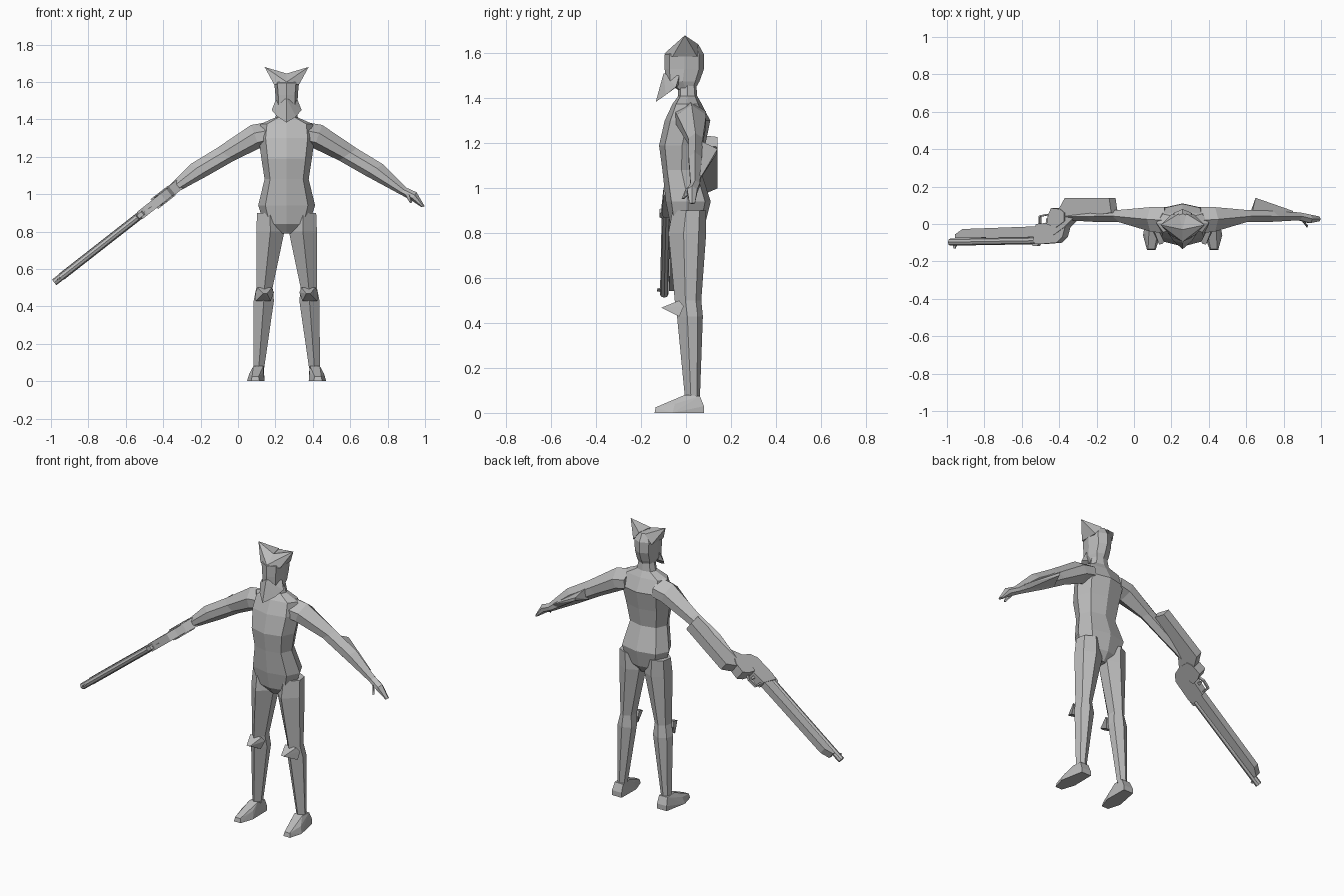
import bpy, bmesh, math
from mathutils import Vector

CX = 0.26                      # the figure stands right of centre, the gun fills the left
grey = bpy.data.materials.new("plain grey")
grey.diffuse_color = (0.5, 0.5, 0.5, 1)


def finish(name, bm):
    bmesh.ops.recalc_face_normals(bm, faces=bm.faces)
    me = bpy.data.meshes.new(name)
    bm.to_mesh(me)
    bm.free()
    me.materials.append(grey)
    ob = bpy.data.objects.new(name, me)
    bpy.context.collection.objects.link(ob)
    return ob


def loft(name, rings):
    bm = bmesh.new()
    vs = [[bm.verts.new(p) for p in r] for r in rings]
    n = len(rings[0])
    for a, b in zip(vs, vs[1:]):
        for i in range(n):
            j = (i + 1) % n
            bm.faces.new((a[i], a[j], b[j], b[i]))
    bm.faces.new(vs[0][::-1])
    bm.faces.new(vs[-1])
    return finish(name, bm)


def hull(name, pts):
    bm = bmesh.new()
    vs = [bm.verts.new(p) for p in pts]
    res = bmesh.ops.convex_hull(bm, input=vs)
    junk = [v for v in bm.verts if not v.link_faces]
    bmesh.ops.delete(bm, geom=junk, context='VERTS')
    return finish(name, bm)


def body_ring(z, hw, yf, yb):
    """Eight-sided horizontal section with a ridge at front and back."""
    ym, h = (yf + yb) / 2, (yb - yf) / 2
    out = []
    for k in range(8):
        a = k * math.pi / 4
        s, c = math.sin(a), math.cos(a)
        f = 1.06 if k % 2 else 1
        out.append((CX + hw * s * f, ym - h * c * f, z))
    return out


# Torso and head
loft("torso", [body_ring(*r) for r in (
    (0.79, 0.03, -0.03, 0.05), (0.84, 0.12, -0.07, 0.085), (0.94, 0.152, -0.09, 0.11),
    (1.08, 0.118, -0.105, 0.065), (1.19, 0.135, -0.12, 0.085), (1.30, 0.15, -0.095, 0.108),
    (1.375, 0.14, -0.06, 0.07), (1.41, 0.06, -0.035, 0.05), (1.47, 0.045, -0.035, 0.045))])
loft("head", [body_ring(*r) for r in (
    (1.44, 0.045, -0.04, 0.04), (1.475, 0.058, -0.09, 0.06), (1.53, 0.06, -0.095, 0.08),
    (1.595, 0.066, -0.095, 0.08), (1.64, 0.035, -0.03, 0.055))])
hull("beak", [(CX + s * u, y, z) for s in (-1, 1) for u, y, z in (
    (0.06, -0.03, 1.50), (0.08, -0.045, 1.45), (0.05, -0.09, 1.415),
    (0, -0.135, 1.383), (0, -0.10, 1.51), (0.045, -0.035, 1.455))])


def arm_ring(tu, tz, bu, bz, yf, yb, s):
    """Six-sided arm section from its top and bottom points."""
    def at(t, y):
        return (CX + s * (tu + (bu - tu) * t), y, tz + (bz - tz) * t)
    ym = (yf + yb) / 2
    return [at(0, ym), at(.35, yf), at(.75, yf), at(1, ym), at(.75, yb), at(.35, yb)]


def leg_ring(z, u0, u1, yf, yb, s):
    um, ym = (u0 + u1) / 2, yf * .5 + yb * .5
    pts = [(um, yf), (u1, yf * .6 + yb * .4), (u1 - .01, yb * .8 + yf * .2), (um, yb),
           (u0 + .005, yb * .8 + yf * .2), (u0, yf * .6 + yb * .4)]
    return [(CX + s * u, y, z) for u, y in pts]


ARM = [(0.10, 1.385, 0.09, 1.26, -0.05, 0.09), (0.19, 1.37, 0.145, 1.245, -0.04, 0.09),
       (0.375, 1.245, 0.28, 1.18, 0.01, 0.075), (0.515, 1.16, 0.42, 1.10, 0.012, 0.07),
       (0.64, 1.035, 0.605, 1.0, 0.02, 0.062)]
HAND = [(0.695, 1.01, 0.665, 0.968, 0.005, 0.05), (0.738, 0.935, 0.722, 0.93, 0.015, 0.04)]
LEG = [(0.90, 0.02, 0.158, -0.06, 0.09), (0.80, 0.012, 0.162, -0.078, 0.09),
       (0.50, 0.075, 0.162, -0.05, 0.068), (0.43, 0.068, 0.176, -0.04, 0.075),
       (0.07, 0.12, 0.178, -0.005, 0.062)]

for side, s in (("left", 1), ("right", -1)):
    # Ear tufts
    hull(side + "_ear", [(CX + s * u, y, z) for u, y, z in (
        (0.118, -0.005, 1.68), (0.066, -0.06, 1.585), (0, -0.095, 1.60),
        (0, -0.03, 1.645), (0.02, 0.055, 1.64), (0.062, 0.05, 1.585))])
    # Arms; only the empty one ends in an open hand
    loft(side + "_arm", [arm_ring(*r, s) for r in (ARM + HAND if s > 0 else ARM)])
    # Legs, knee guards and feet
    loft(side + "_leg", [leg_ring(*r, s) for r in LEG])
    hull(side + "_knee", [(CX + s * u, y, z) for u, y, z in (
        (0.125, -0.11, 0.468), (0.105, -0.105, 0.468), (0.068, -0.01, 0.475), (0.168, -0.01, 0.475),
        (0.08, -0.03, 0.50), (0.155, -0.03, 0.50), (0.085, -0.03, 0.428), (0.165, -0.03, 0.428))])
    hull(side + "_foot", [(CX + s * u, y, z) for u, y, z in (
        (0.145, -0.14, 0), (0.19, -0.14, 0), (0.212, -0.06, 0), (0.185, 0.08, 0),
        (0.12, 0.08, 0), (0.118, -0.06, 0), (0.15, -0.135, 0.025), (0.185, -0.135, 0.025),
        (0.20, -0.05, 0.04), (0.125, -0.05, 0.045), (0.125, -0.005, 0.08), (0.178, -0.005, 0.08),
        (0.178, 0.062, 0.075), (0.122, 0.062, 0.075), (0.185, 0.08, 0.03), (0.12, 0.08, 0.03))])

# Thumb and elbow feather of the free arm
hull("thumb", [(CX + u, y, z) for u, y, z in (
    (0.63, 0.025, 1.01), (0.655, 0.0, 1.0), (0.64, 0.03, 0.985),
    (0.665, -0.02, 0.953), (0.672, -0.01, 0.958), (0.66, -0.008, 0.952))])
hull("elbow_feather", [(CX + u, y, z) for u, y, z in (
    (0.39, 0.14, 1.175), (0.395, 0.138, 1.155), (0.37, 0.055, 1.215), (0.36, 0.055, 1.14),
    (0.59, 0.07, 1.055), (0.59, 0.05, 1.02), (0.58, 0.04, 1.07))])

# Gun: profiles in (distance from muzzle, y), thickened sideways
MUZZLE = Vector((-0.983, 0, 0.528))
ALONG = Vector((0.788, 0, 0.616))
ACROSS = Vector((-0.616, 0, 0.788))


def gun_point(d, y, w):
    return MUZZLE + ALONG * d + ACROSS * w + Vector((0, y, 0))


def gun_part(name, profile, half):
    return loft(name, [[gun_point(d, y, w) for d, y in profile] for w in (-half, half)])


def gun_tube(name, d0, y0, d1, y1, r, n=8):
    return loft(name, [[gun_point(d, y + r * math.cos(k * 2 * math.pi / n),
                                  r * math.sin(k * 2 * math.pi / n)) for k in range(n)]
                       for d, y in ((d0, y0), (d1, y1))])


gun_tube("barrel", 0, -0.097, 0.66, -0.088, 0.019)
gun_part("fore_end", [(0.05, -0.075), (0.05, -0.055), (0.10, -0.027), (0.62, -0.012),
                      (0.64, -0.07)], 0.021)
gun_part("front_sight", [(0.02, -0.10), (0.025, -0.13), (0.035, -0.13), (0.05, -0.10)], 0.004)
gun_part("receiver", [(0.58, -0.10), (0.62, -0.108), (0.74, -0.10), (0.78, -0.07),
                      (0.80, -0.01), (0.72, 0.01), (0.60, 0.0)], 0.024)
gun_part("rear_sight", [(0.56, -0.10), (0.57, -0.118), (0.60, -0.118), (0.61, -0.10)], 0.012)
gun_part("stock", [(0.72, -0.06), (0.79, -0.02), (0.86, 0.035), (1.115, 0.06), (1.10, 0.14),
                   (0.80, 0.14), (0.755, 0.075), (0.70, 0.0)], 0.028)
# Trigger guard as a bent strip, and the trigger
guard = [(0.61, -0.01), (0.61, 0.042), (0.66, 0.05), (0.70, 0.03), (0.71, -0.01)]
for i, (a, b) in enumerate(zip(guard, guard[1:])):
    v = Vector((b[0] - a[0], b[1] - a[1])).normalized() * 0.004
    gun_part("trigger_guard_%d" % (i + 1), [
        (a[0] - v.y, a[1] + v.x), (b[0] - v.y, b[1] + v.x),
        (b[0] + v.y, b[1] - v.x), (a[0] + v.y, a[1] - v.x)], 0.008)
gun_part("trigger", [(0.65, -0.005), (0.655, 0.03), (0.665, 0.03), (0.67, -0.005)], 0.004)
# Hand gripping the wrist of the gun
hull("grip_hand", [gun_point(d, y, w) for w in (-0.033, 0.033) for d, y in (
    (0.68, 0.0), (0.69, 0.05), (0.71, 0.085), (0.77, 0.08), (0.80, 0.06), (0.80, 0.015),
    (0.74, -0.02))])
